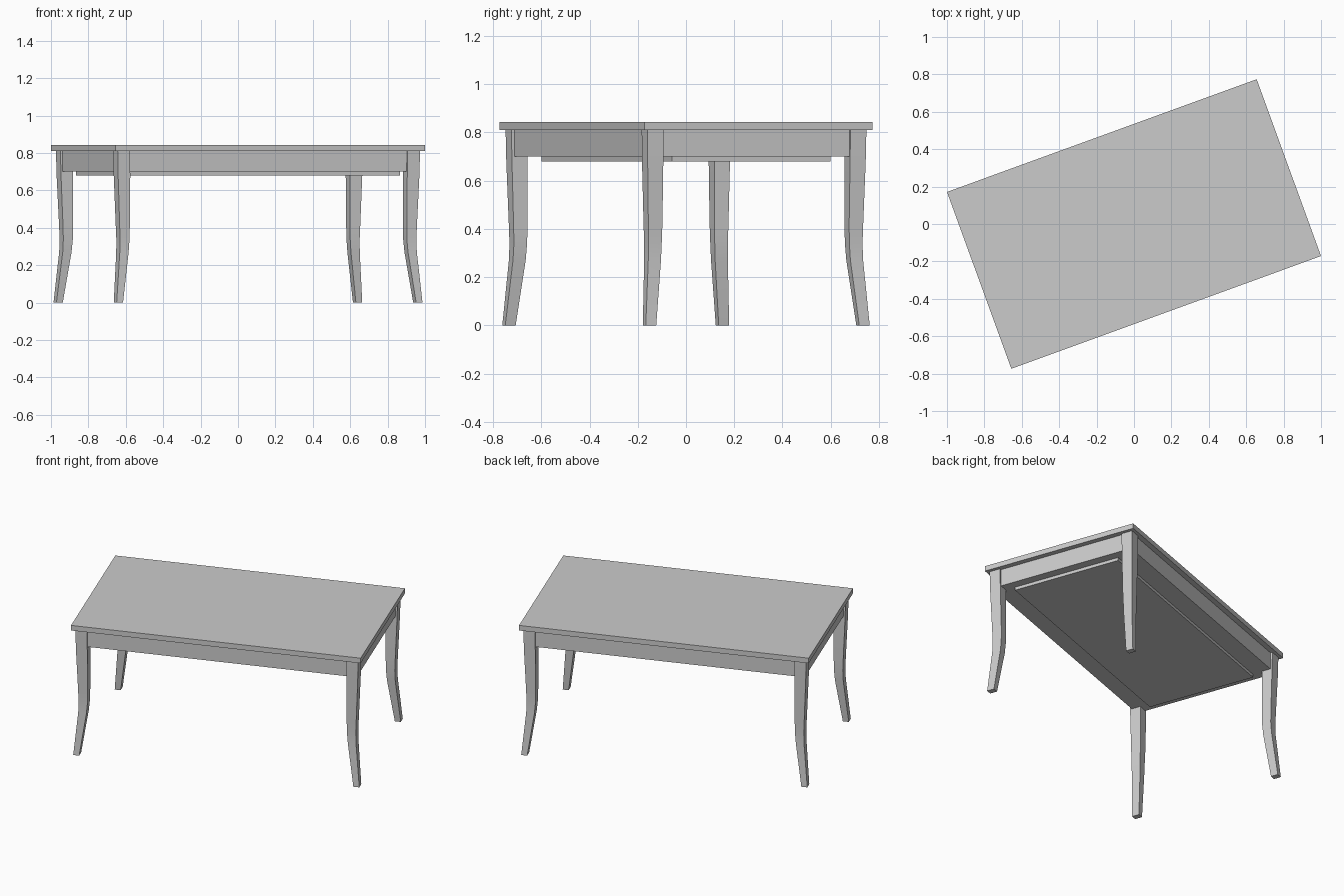
import bpy, bmesh, math
from mathutils import Matrix

if "Cube" in bpy.data.objects:
    bpy.data.objects.remove(bpy.data.objects["Cube"])

# The whole table is turned 20 degrees about z
TURN = Matrix.Rotation(math.radians(20), 4, 'Z')


def finish(name, bm):
    bmesh.ops.recalc_face_normals(bm, faces=bm.faces)
    mesh = bpy.data.meshes.new(name)
    bm.to_mesh(mesh)
    bm.free()
    obj = bpy.data.objects.new(name, mesh)
    obj.matrix_world = TURN
    bpy.context.collection.objects.link(obj)
    return obj


def box(name, hx, hy, z0, z1):
    bm = bmesh.new()
    bmesh.ops.create_cube(bm, size=1)
    bmesh.ops.scale(bm, vec=(2 * hx, 2 * hy, z1 - z0), verts=bm.verts)
    bmesh.ops.translate(bm, vec=(0, 0, (z0 + z1) / 2), verts=bm.verts)
    return finish(name, bm)


# Top board, apron block and the shallow panel beneath it
box("table_top", 0.881, 0.503, 0.81, 0.843)
box("apron", 0.848, 0.470, 0.70, 0.81)
box("under_panel", 0.793, 0.35, 0.68, 0.70)

# Leg sections: height, outer corner x and y, width in x and y
SECTIONS = [
    (0.81, 0.860, 0.483, 0.070, 0.070),
    (0.68, 0.857, 0.481, 0.069, 0.069),
    (0.42, 0.846, 0.474, 0.058, 0.062),
    (0.34, 0.843, 0.472, 0.054, 0.058),
    (0.27, 0.845, 0.474, 0.050, 0.056),
    (0.00, 0.870, 0.494, 0.036, 0.046),
]


def leg(name, sx, sy):
    bm = bmesh.new()
    rings = [[bm.verts.new((sx * (a - i * w), sy * (b - j * d), z))
              for i, j in ((0, 0), (1, 0), (1, 1), (0, 1))]
             for z, a, b, w, d in SECTIONS]
    for upper, lower in zip(rings, rings[1:]):
        for k in range(4):
            n = (k + 1) % 4
            bm.faces.new((upper[k], upper[n], lower[n], lower[k]))
    bm.faces.new(rings[0])
    bm.faces.new(rings[-1])
    obj = finish(name, bm)
    # Smooth along the bend, sharp at the corners
    bpy.ops.object.select_all(action='DESELECT')
    obj.select_set(True)
    bpy.context.view_layer.objects.active = obj
    bpy.ops.object.shade_smooth_by_angle(angle=math.radians(30))


# Four mirrored sabre legs
for sx, side in ((-1, "left"), (1, "right")):
    for sy, end in ((-1, "front"), (1, "back")):
        leg(f"{end}_{side}_leg", sx, sy)
